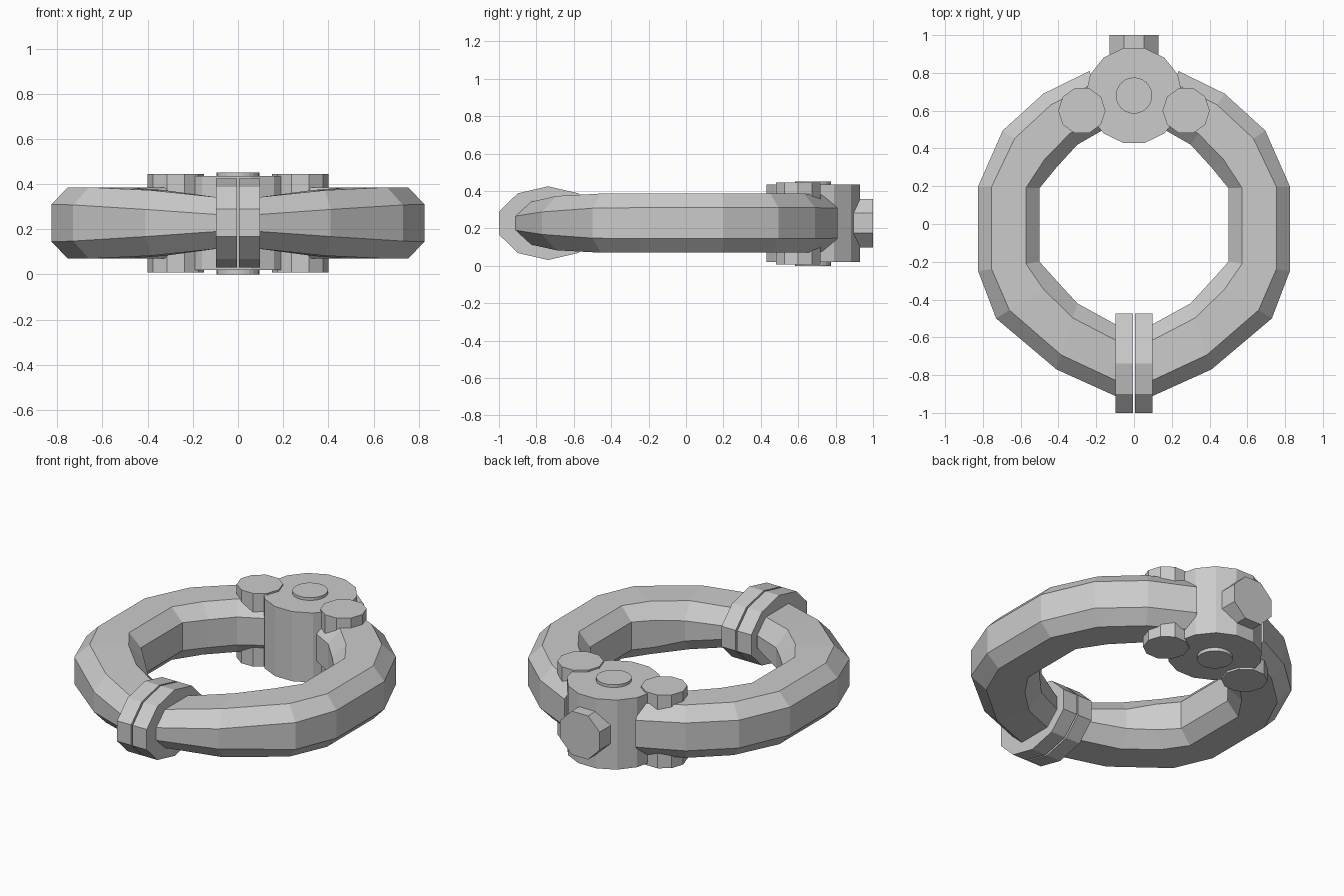
import bpy, bmesh, math
from mathutils import Vector

if "Cube" in bpy.data.objects:
    bpy.data.objects.remove(bpy.data.objects["Cube"])

MID = 0.228  # height of the ring's centre plane


def make(name, verts, faces):
    mesh = bpy.data.meshes.new(name)
    mesh.from_pydata(verts, [], faces)
    bm = bmesh.new()
    bm.from_mesh(mesh)
    bmesh.ops.recalc_face_normals(bm, faces=bm.faces)
    bm.to_mesh(mesh)
    bm.free()
    obj = bpy.data.objects.new(name, mesh)
    bpy.context.collection.objects.link(obj)
    return obj


def loft(name, rings):
    """Skin between equal-length loops and cap both ends."""
    n = len(rings[0])
    faces = [(i * n + j, i * n + (j + 1) % n, (i + 1) * n + (j + 1) % n, (i + 1) * n + j)
             for i in range(len(rings) - 1) for j in range(n)]
    last = (len(rings) - 1) * n
    faces += [tuple(range(n)), tuple(range(last, last + n))]
    return make(name, [v for r in rings for v in r], faces)


def prism(name, n, r1, r2, centre, axis, lo, hi, turn=0.0):
    """n-sided prism along x, y or z; r1, r2 are radii on the other two axes."""
    rings = []
    for d in (lo, hi):
        ring = []
        for k in range(n):
            a = turn + 2 * math.pi * k / n
            p = [centre[0] + r1 * math.cos(a), centre[1] + r2 * math.sin(a)]
            p.insert("xyz".index(axis), d)
            ring.append(p)
        rings.append(ring)
    return loft(name, rings)


# ring half stations: outer x, y, inner x, y, half height, side half height
STATIONS = [
    (0.03, -0.93, 0.03, -0.51, 0.110, 0.036),
    (0.10, -0.91, 0.10, -0.53, 0.115, 0.038),
    (0.41, -0.77, 0.30, -0.42, 0.145, 0.060),
    (0.73, -0.50, 0.41, -0.30, 0.158, 0.080),
    (0.825, -0.25, 0.50, -0.20, 0.158, 0.083),
    (0.825, 0.20, 0.50, 0.19, 0.158, 0.083),
    (0.695, 0.495, 0.41, 0.30, 0.158, 0.083),
    (0.48, 0.69, 0.30, 0.42, 0.158, 0.083),
    (0.235, 0.81, 0.16, 0.50, 0.150, 0.080),
]


def section(s, side):
    out, inn = Vector((s[0], s[1])), Vector((s[2], s[3]))
    step = (inn - out) * 0.22
    pts = [(out, s[5]), (out + step, s[4]), (inn - step, s[4]), (inn, s[5])]
    pts += [(p, -h) for p, h in reversed(pts)]
    return [(p.x * side, p.y, MID + h) for p, h in pts]


for side, tag in ((1, "right"), (-1, "left")):
    # chamfered ring half
    loft("ring_half_" + tag, [section(s, side) for s in STATIONS])
    # collar capping the free end of the half
    prism("collar_" + tag, 10, 0.276, 0.197, (-0.7375, MID), "x",
          side * 0.005, side * 0.098, math.pi / 2)
    # hinge rivet
    prism("rivet_" + tag, 10, 0.125, 0.125, (side * 0.276, 0.6), "z", 0.008, 0.445)

# hinge barrel, its pin and the back bolt
prism("hinge_barrel", 14, 0.257, 0.257, (0, 0.68), "z", 0.02, 0.435)
prism("hinge_pin", 24, 0.096, 0.096, (0, 0.68), "z", 0.0, 0.452)
r = 0.13 / math.cos(math.pi / 8)
prism("back_bolt", 8, r, r, (0, MID), "y", 0.75, 1.0, math.pi / 8)
